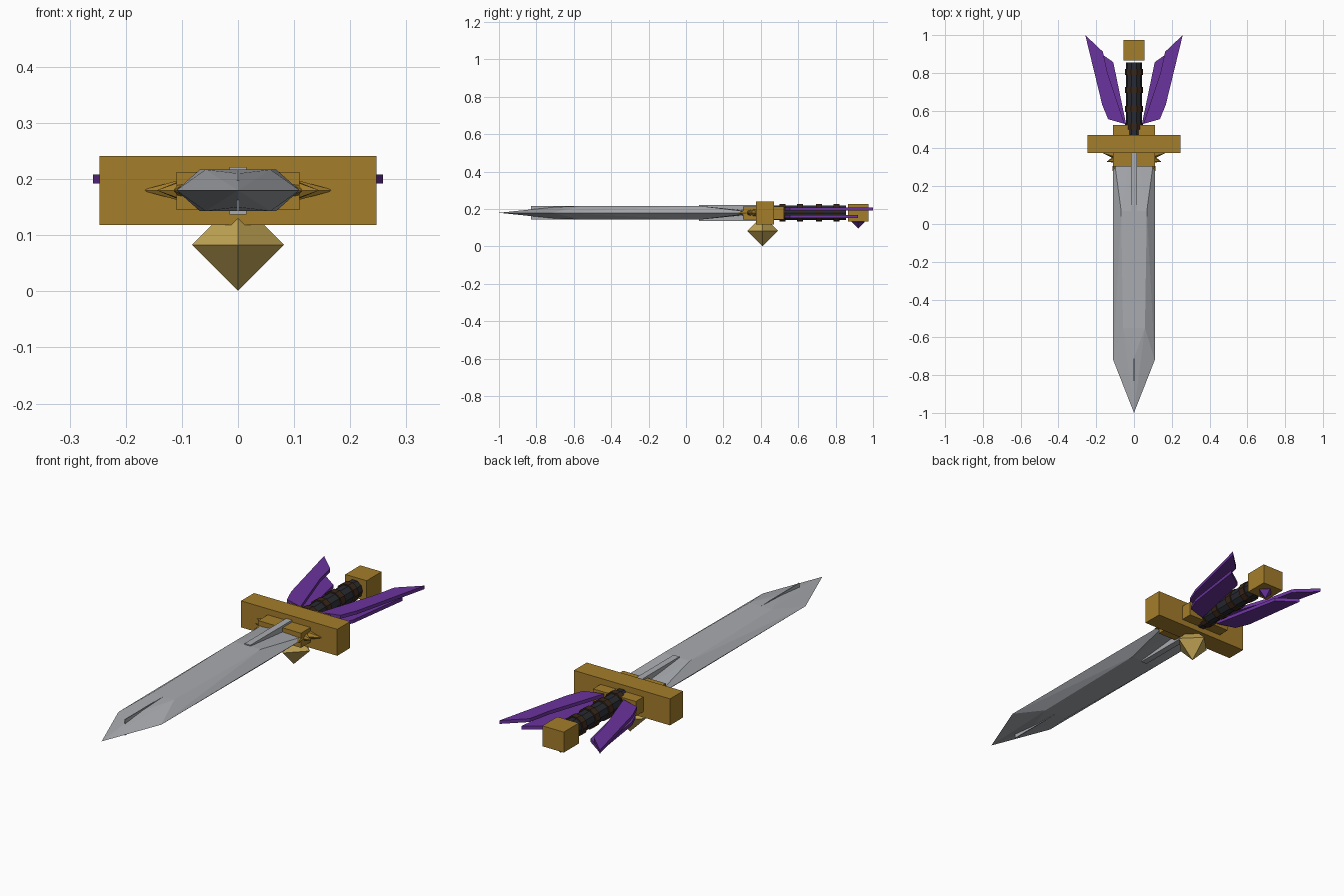
import bpy, bmesh, math
from mathutils import Vector, Matrix

if "Cube" in bpy.data.objects:
    bpy.data.objects.remove(bpy.data.objects["Cube"])

def material(name, rgb):
    m = bpy.data.materials.new(name)
    lin = [c / 12.92 if c <= 0.04045 else ((c + 0.055) / 1.055) ** 2.4 for c in rgb]
    m.diffuse_color = (*lin, 1)
    m.use_nodes = True
    m.node_tree.nodes["Principled BSDF"].inputs["Base Color"].default_value = m.diffuse_color
    return m

GOLD = material("gold", (0.64, 0.49, 0.165))
PALE = material("pale_gold", (0.75, 0.64, 0.33))
STEEL = material("steel", (0.66, 0.67, 0.69))
PURPLE = material("purple", (0.42, 0.20, 0.62))
BLACK = material("grip_black", (0.16, 0.165, 0.19))
BROWN = material("band_brown", (0.22, 0.15, 0.10))
ZC = 0.18  # height of the sword's axis

def finish(name, bm, mat):
    bmesh.ops.recalc_face_normals(bm, faces=bm.faces)
    me = bpy.data.meshes.new(name)
    bm.to_mesh(me)
    bm.free()
    me.materials.append(mat)
    ob = bpy.data.objects.new(name, me)
    bpy.context.collection.objects.link(ob)
    return ob

def hull(name, pts, mat):
    bm = bmesh.new()
    for p in pts:
        bm.verts.new(p)
    res = bmesh.ops.convex_hull(bm, input=bm.verts)
    loose = [v for v in bm.verts if not v.link_faces]
    bmesh.ops.delete(bm, geom=loose, context='VERTS')
    bmesh.ops.dissolve_limit(bm, angle_limit=0.01, verts=bm.verts, edges=bm.edges)
    return finish(name, bm, mat)

def box(name, hx, y, z, mat):
    return hull(name, [(sx * hx, b, c) for sx in (-1, 1) for b in y for c in z], mat)

def octahedron(name, y, z, r, mat):
    pts = [(r, y, z), (-r, y, z), (0, y - r, z), (0, y + r, z), (0, y, z - r), (0, y, z + r)]
    return hull(name, pts, mat)

def cone(name, base, tip, r1, r2, sides, mat):
    a, b = Vector(base), Vector(tip)
    d = b - a
    bm = bmesh.new()
    rot = d.to_track_quat('Z', 'X').to_matrix().to_4x4()
    bmesh.ops.create_cone(bm, cap_ends=True, segments=sides, radius1=r1, radius2=r2,
                          depth=d.length, matrix=Matrix.Translation((a + b) / 2) @ rot)
    return finish(name, bm, mat)

def plate(name, outline, z0, z1, side, mat):
    bm = bmesh.new()
    f = bm.faces.new([bm.verts.new((side * x, y, z0)) for x, y in outline])
    res = bmesh.ops.extrude_face_region(bm, geom=[f])
    top = [g for g in res["geom"] if isinstance(g, bmesh.types.BMVert)]
    bmesh.ops.translate(bm, verts=top, vec=(0, 0, z1 - z0))
    return finish(name, bm, mat)

# Blade: sharp edges, raised flats that narrow towards the guard
pts = [(0, -1, ZC)]
for s in (-1, 1):
    pts += [(s * 0.11, -0.72, ZC), (s * 0.11, 0.38, ZC), (0, -0.71, ZC + s * 0.030)]
    for x, y, h in ((0.058, -0.55, 0.037), (0.068, 0.07, 0.037), (0.022, 0.38, 0.006)):
        pts += [(s * x, y, ZC + h), (s * x, y, ZC - h)]
hull("blade", pts, STEEL)
box("blade_spine", 0.002, (-0.83, 0.1), (ZC - 0.037, ZC + 0.037), STEEL)
box("blade_rib", 0.015, (0.07, 0.39), (0.137, 0.222), STEEL)

# Guard, collar and the hanging gem
box("guard", 0.247, (0.375, 0.47), (0.118, 0.241), GOLD)
box("collar", 0.11, (0.305, 0.525), (0.145, 0.213), GOLD)
octahedron("guard_gem", 0.41, 0.083, 0.082, PALE)

# Spikes fanning out of the collar
spikes = [((0.09, 0.365), (0.172, 0.378), 0.025),
          ((0.09, 0.345), (0.145, 0.33), 0.024),
          ((0.09, 0.33), (0.115, 0.278), 0.022),
          ((0.03, 0.33), (0.03, 0.272), 0.018)]
for side in (-1, 1):
    for base, tip, r in spikes:
        cone("spike", (side * base[0], base[1], ZC), (side * tip[0], tip[1], ZC), r, 0, 6, GOLD)

# Grip with raised bands
cone("grip", (0, 0.46, ZC), (0, 0.855, ZC), 0.042, 0.042, 10, BLACK)
for y in (0.515, 0.61, 0.71, 0.805):
    cone("grip_band", (0, y - 0.016, ZC), (0, y + 0.016, ZC), 0.048, 0.048, 10, BROWN)

# Pommel block with its small gem
box("pommel", 0.055, (0.865, 0.975), (0.133, 0.228), GOLD)
octahedron("pommel_gem", 0.92, 0.131, 0.035, PURPLE)

# Paired wing plates on each side of the grip
upper = [(0.05, 0.53), (0.137, 0.555), (0.168, 0.63), (0.258, 1.0), (0.165, 0.912), (0.14, 0.80)]
lower = [(0.042, 0.53), (0.13, 0.555), (0.158, 0.62), (0.2, 0.92), (0.11, 0.857), (0.098, 0.80)]
for side in (-1, 1):
    plate("upper_wing", upper, 0.192, 0.208, side, PURPLE)
    plate("lower_wing", lower, 0.152, 0.168, side, PURPLE)
